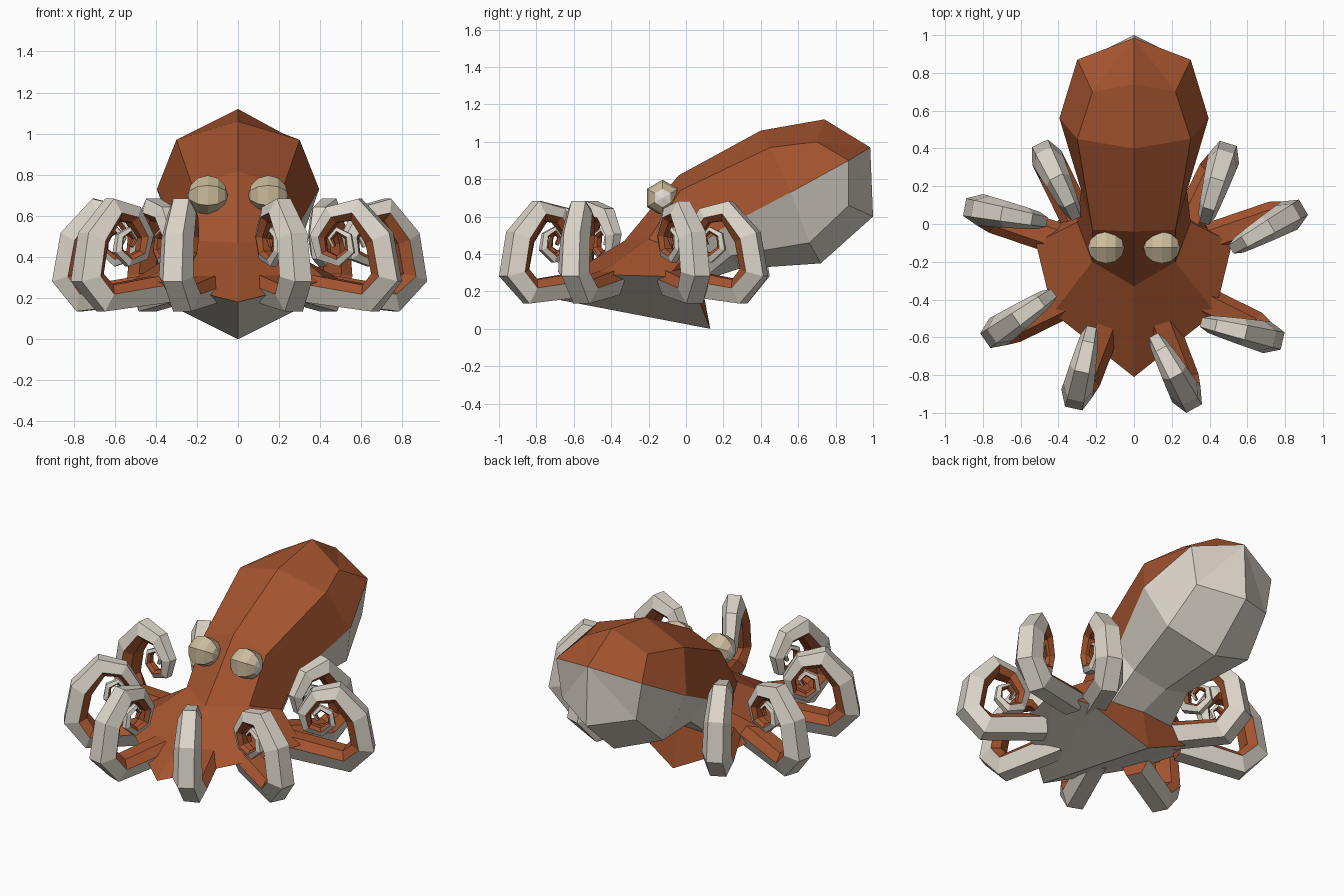
import bpy, bmesh, math
from mathutils import Vector, Matrix

if "Cube" in bpy.data.objects:
    bpy.data.objects.remove(bpy.data.objects["Cube"])


def material(name, rgb):
    m = bpy.data.materials.new(name)
    m.diffuse_color = (*rgb, 1)
    m.use_nodes = True
    m.node_tree.nodes["Principled BSDF"].inputs["Base Color"].default_value = m.diffuse_color
    return m


SKIN = material("rust skin", (0.37, 0.088, 0.028))
PALE = material("pale underside", (0.72, 0.67, 0.59))
EYE = material("tan eye", (0.60, 0.50, 0.33))
GLINT = material("pale pupil", (0.76, 0.72, 0.66))


def finish(bm, name, mats):
    bmesh.ops.recalc_face_normals(bm, faces=bm.faces[:])
    me = bpy.data.meshes.new(name)
    bm.to_mesh(me)
    bm.free()
    for m in mats:
        me.materials.append(m)
    ob = bpy.data.objects.new(name, me)
    bpy.context.collection.objects.link(ob)
    return ob


def face(bm, verts, mat):
    f = bm.faces.new(verts)
    f.material_index = mat


# Body: half rings (top, upper, side, lower, bottom), mirrored, from skirt rim to mantle
HALF_RINGS = [
    [(0, -.81, .18), (.43, -.47, .29), (.52, -.10, .28), (.36, .06, .18), (0, .13, 0)],
    [(0, -.33, .47), (.22, -.20, .48), (.30, .01, .40), (.22, .07, .25), (0, .08, .26)],
    [(0, -.04, .82), (.22, -.03, .74), (.28, .18, .53), (.20, .24, .39), (0, .28, .32)],
    [(0, .40, 1.06), (.30, .45, .97), (.395, .56, .73), (.30, .66, .46), (0, .72, .35)],
    [(0, .74, 1.12), (.22, .70, 1.0), (.30, .87, .90), (.26, .87, .66), (0, 1.0, .60)],
]
bm = bmesh.new()
rings = []
for half in HALF_RINGS:
    pts = half + [(-x, y, z) for x, y, z in half[3:0:-1]]
    rings.append([bm.verts.new(p) for p in pts])
for k, (a, b) in enumerate(zip(rings, rings[1:])):
    for i in range(8):
        j = (i + 1) % 8
        pale = k > 0 and 2 <= i <= 5          # belly of the mantle
        face(bm, (a[i], a[j], b[j], b[i]), int(pale))
tip = bm.verts.new((0, .985, .97))
for i in range(8):
    face(bm, (rings[-1][i], rings[-1][(i + 1) % 8], tip), int(2 <= i <= 5))
rim = rings[0]
for i in range(1, 4):                          # keeled underside of the skirt
    face(bm, (rim[0], rim[i], rim[i + 1]), 1)
    face(bm, (rim[0], rim[8 - i], rim[(8 - i) - 1]), 1)
finish(bm, "body", [SKIN, PALE])

# Arms: curl profile as (distance inward from the outermost point, height, scale)
CURL = [(.16, .20, 1), (.07, .30, 1), (.105, .49, .95), (.22, .63, .82),
        (.34, .605, .66), (.41, .50, .54), (.39, .41, .45), (.31, .38, .38),
        (.25, .43, .32), (.26, .50, .27), (.315, .53, .23), (.35, .49, .19),
        (.33, .45, .14)]
# Cross-section as (sideways, outward): flat pale sole, rust inside
SECTION = [(-.047, .069), (.047, .069), (.086, -.02), (.045, -.068), (-.045, -.068), (-.086, -.02)]


def arm(name, base, outer, inner):
    base, outer, inner = (Vector((*p, 0)) for p in (base, outer, inner))
    up = Vector((0, 0, 1))
    trunk, curl = (outer - base).normalized(), (outer - inner).normalized()
    path = [(base + up * .25, trunk, 1.0)]
    for k, (u, z, s) in enumerate(CURL):
        d = trunk if k == 0 else curl
        path.append((outer - d * u + up * z, d, s))
    bm = bmesh.new()
    loops = []
    for k, (p, d, s) in enumerate(path):
        t = path[min(k + 1, len(path) - 1)][0] - p
        if k:
            t = t.normalized() + (p - path[k - 1][0]).normalized()
        side = up.cross(d)
        out = side.cross(t).normalized()
        loops.append([bm.verts.new(p + side * a * s + out * b * s) for a, b in SECTION])
    for a, b in zip(loops, loops[1:]):
        for i in range(6):
            j = (i + 1) % 6
            face(bm, (a[i], a[j], b[j], b[i]), int(i in (0, 1, 5)))
    face(bm, loops[0], 0)
    face(bm, loops[-1], 1)
    finish(bm, name, [SKIN, PALE])


# base, outermost point (both mirrored), then where the right and left curls lean
ARMS = [((.13, -.48), (.32, -.98), (.11, -.60), (-.23, -.57)),
        ((.34, -.40), (.79, -.62), (.40, -.53), (-.46, -.39)),
        ((.40, -.08), (.90, .09), (.54, -.12), (-.46, .01)),
        ((.28, -.02), (.50, .43), (.38, .03), (-.32, .06))]
for n, (b, o, qr, ql) in enumerate(ARMS, 1):
    arm(f"right_arm_{n}", b, o, qr)
    arm(f"left_arm_{n}", (-b[0], b[1]), (-o[0], o[1]), ql)

# Eyes: six-sided balls lying sideways with a pale outer cap
for s, name in ((1, "right_eye"), (-1, "left_eye")):
    bm = bmesh.new()
    bmesh.ops.create_uvsphere(bm, u_segments=6, v_segments=6, radius=.097)
    bm.transform(Matrix.Translation((s * .147, -.125, .70))
                 @ Matrix.Rotation(s * math.pi / 2, 4, 'Y')
                 @ Matrix.Rotation(math.pi / 6, 4, 'Z'))
    bm.normal_update()
    for f in bm.faces:
        f.material_index = int(f.normal.x * s > .9)
    finish(bm, name, [EYE, GLINT])
